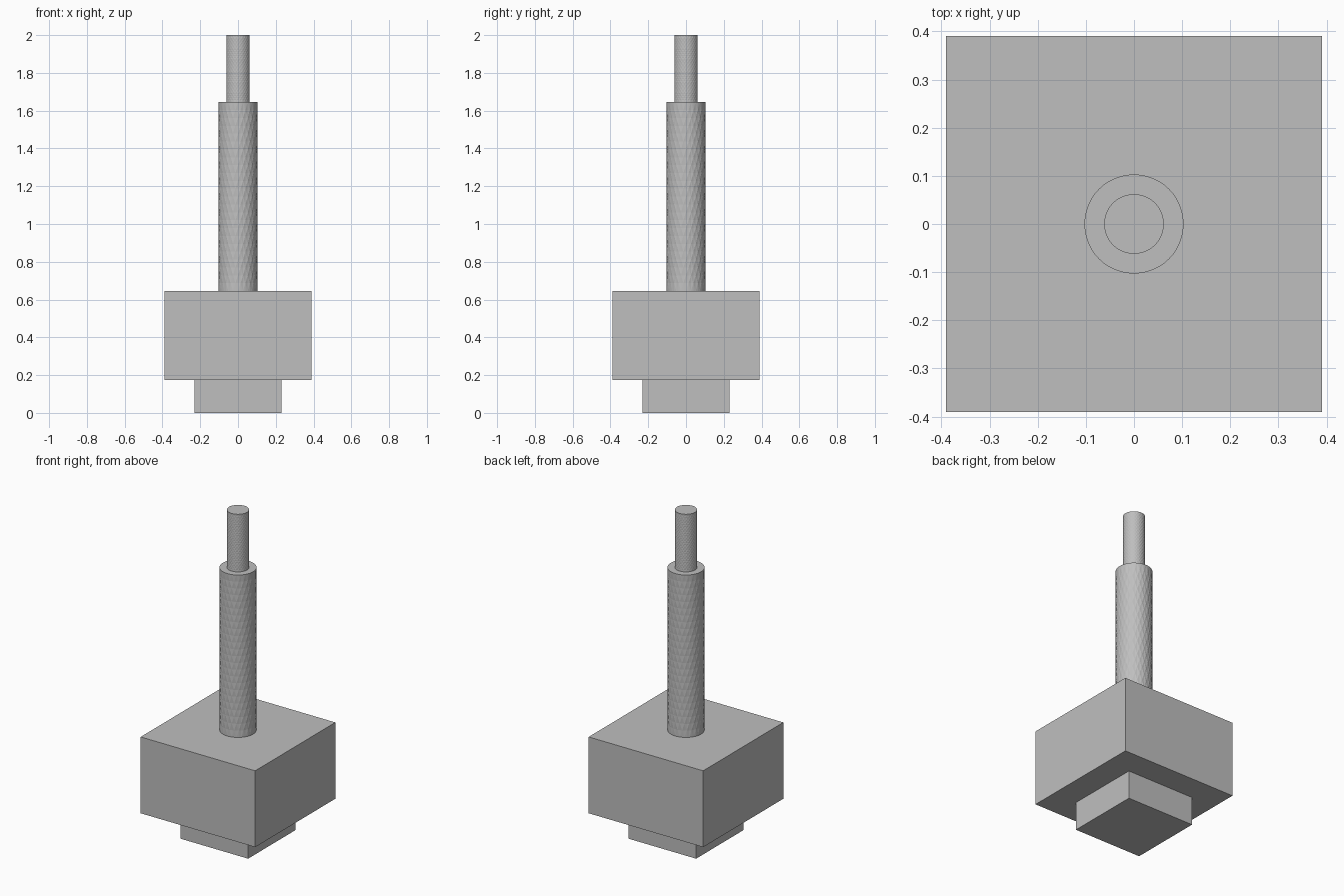
import bpy
import bmesh
from math import cos, sin, tau

cube = bpy.data.objects.get("Cube")
if cube:
    bpy.data.objects.remove(cube, do_unlink=True)

grey = bpy.data.materials.new("plain_grey")
grey.use_nodes = True
colour = (0.52, 0.52, 0.52, 1)
grey.diffuse_color = colour
grey.node_tree.nodes["Principled BSDF"].inputs["Base Color"].default_value = colour


def add_object(name, bm):
    bmesh.ops.recalc_face_normals(bm, faces=bm.faces)
    mesh = bpy.data.meshes.new(name)
    bm.to_mesh(mesh)
    bm.free()
    mesh.materials.append(grey)
    obj = bpy.data.objects.new(name, mesh)
    bpy.context.collection.objects.link(obj)


def block(name, half, low, high):
    bm = bmesh.new()
    bmesh.ops.create_cube(bm, size=1)
    for v in bm.verts:
        v.co.x *= 2 * half
        v.co.y *= 2 * half
        v.co.z = high if v.co.z > 0 else low
    add_object(name, bm)


def knurled_rod(name, radius, low, high, sides, rows, depth):
    """Capped rod whose alternating high and low points form shallow diamonds."""
    bm = bmesh.new()
    rings = []
    for j in range(rows + 1):
        z = low + (high - low) * j / rows
        ring = []
        for i in range(sides):
            a = tau * i / sides
            end = j in (0, rows)
            r = radius - (0 if end else depth * ((i + j) % 2))
            ring.append(bm.verts.new((r * cos(a), r * sin(a), z)))
        rings.append(ring)
    for j in range(rows):
        for i in range(sides):
            k = (i + 1) % sides
            a, b = rings[j][i], rings[j][k]
            c, d = rings[j + 1][k], rings[j + 1][i]
            # Diagonals follow the raised points
            tris = ((a, b, c), (a, c, d)) if (i + j) % 2 == 0 else ((a, b, d), (b, c, d))
            for tri in tris:
                bm.faces.new(tri)
    bm.faces.new(rings[0])
    bm.faces.new(rings[-1])
    add_object(name, bm)


# Square foot and body
block("foot_block", 0.23, 0, 0.175)
block("body_block", 0.39, 0.175, 0.645)

# Stepped, finely textured shaft
knurled_rod("lower_shaft", 0.103, 0.645, 1.645, 48, 24, 0.002)
knurled_rod("upper_shaft", 0.062, 1.645, 2, 48, 32, 0.001)
